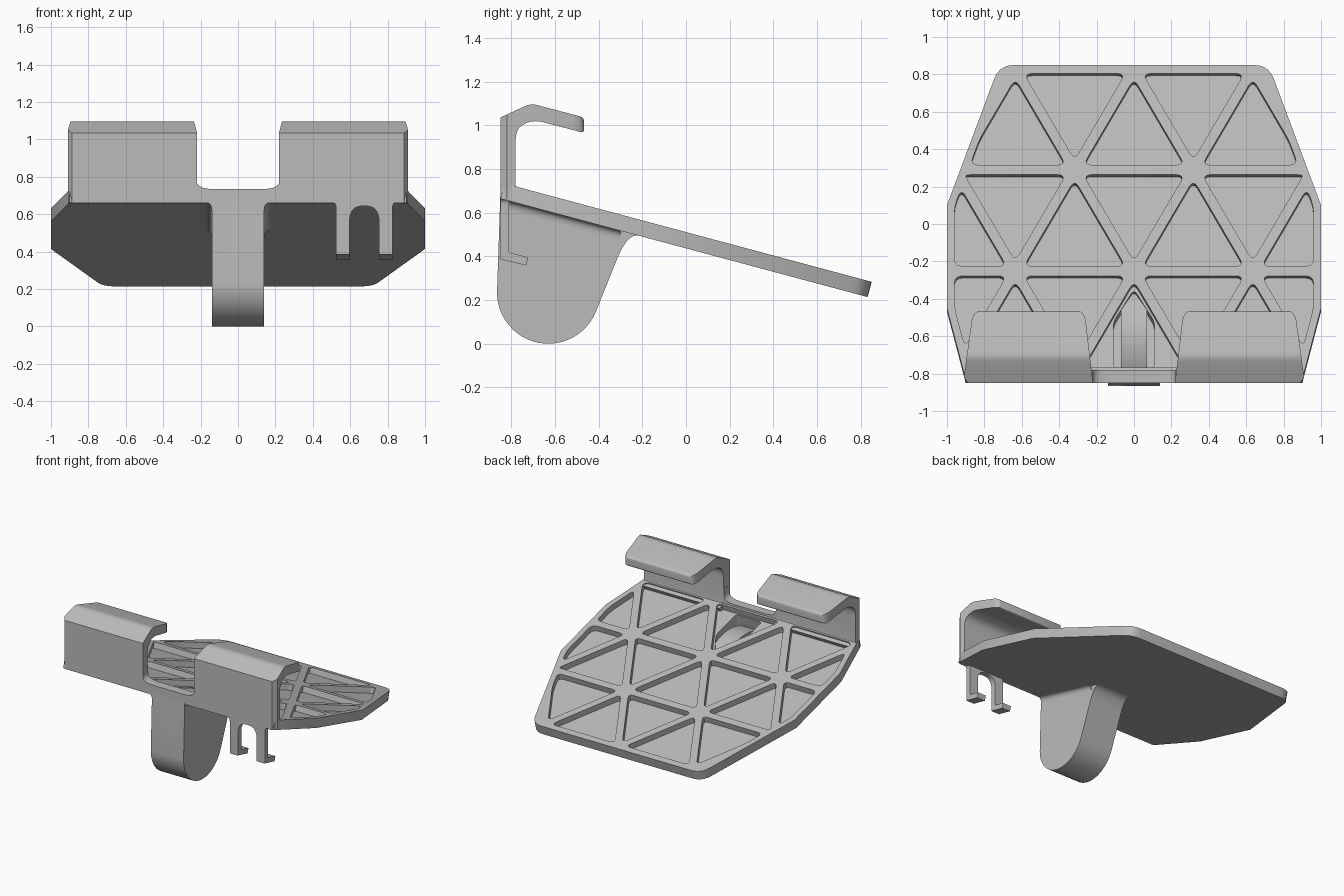
import bpy, bmesh, math
from mathutils import Matrix, Vector

cube = bpy.data.objects.get("Cube")
if cube:
    bpy.data.objects.remove(cube, do_unlink=True)

grey = bpy.data.materials.new("light grey plastic")
grey.use_nodes = True
grey.diffuse_color = (0.5, 0.5, 0.5, 1)
grey.node_tree.nodes["Principled BSDF"].inputs["Base Color"].default_value = (0.5, 0.5, 0.5, 1)

# Frames that turn (a, b, depth) into model space
TILT = math.radians(15)
SLOPE = math.tan(TILT)
UP = Matrix.Identity(4)
ALONG_X = Matrix(((0, 0, 1, 0), (1, 0, 0, 0), (0, 1, 0, 0), (0, 0, 0, 1)))
ALONG_Y = Matrix(((1, 0, 0, 0), (0, 0, 1, 0), (0, 1, 0, 0), (0, 0, 0, 1)))
PLATE = Matrix.Translation((0, 0, 0.511)) @ Matrix.Rotation(-TILT, 4, 'X')
SHEAR_Y = Matrix(((1, 0, 0, 0), (0, 0, 1, 0), (0, 1, -SLOPE, 0.511), (0, 0, 0, 1)))


def rounded(points, radius=0.0, steps=5):
    """Round corners; a point may carry its own radius as third value."""
    out, n = [], len(points)
    for i, pt in enumerate(points):
        r = pt[2] if len(pt) > 2 else radius
        p = Vector(pt[:2])
        if r <= 0:
            out.append(p)
            continue
        a, b = Vector(points[i - 1][:2]) - p, Vector(points[(i + 1) % n][:2]) - p
        p0 = p + a.normalized() * min(r, a.length * 0.45)
        p1 = p + b.normalized() * min(r, b.length * 0.45)
        for k in range(steps + 1):
            t = k / steps
            out.append(p0 * (1 - t) ** 2 + p * 2 * t * (1 - t) + p1 * t ** 2)
    return out


def arc(cy, cz, r, start, end, steps):
    angles = [math.radians(start + (end - start) * k / steps) for k in range(steps + 1)]
    return [(cy + r * math.cos(t), cz + r * math.sin(t)) for t in angles]


def prism(name, outlines, frame, lo, hi):
    """Extrude one or more outlines between two depths."""
    bm = bmesh.new()
    for pts in outlines:
        face = bm.faces.new([bm.verts.new((p[0], p[1], lo)) for p in pts])
        ext = bmesh.ops.extrude_face_region(bm, geom=[face])
        top = [v for v in ext["geom"] if isinstance(v, bmesh.types.BMVert)]
        bmesh.ops.translate(bm, verts=top, vec=(0, 0, hi - lo))
    bm.transform(frame)
    bmesh.ops.recalc_face_normals(bm, faces=bm.faces)
    mesh = bpy.data.meshes.new(name)
    bm.to_mesh(mesh)
    bm.free()
    mesh.materials.append(grey)
    obj = bpy.data.objects.new(name, mesh)
    bpy.context.collection.objects.link(obj)
    return obj


def boolean(obj, cutter, operation='DIFFERENCE'):
    mod = obj.modifiers.new("cut", 'BOOLEAN')
    mod.object, mod.operation, mod.solver = cutter, operation, 'EXACT'
    bpy.context.view_layer.update()
    graph = bpy.context.evaluated_depsgraph_get()
    mesh = bpy.data.meshes.new_from_object(obj.evaluated_get(graph))
    obj.modifiers.clear()
    obj.data = mesh


def clip_inside(poly, hull, inset):
    """Keep the part of poly inside a counter-clockwise hull shrunk by inset."""
    for i, p in enumerate(hull):
        p, q = Vector(p), Vector(hull[(i + 1) % len(hull)])
        d = (q - p).normalized()
        normal = Vector((-d.y, d.x))
        out = []
        for j, b in enumerate(poly):
            a, b = Vector(poly[j - 1]), Vector(b)
            da, db = (a - p).dot(normal) - inset, (b - p).dot(normal) - inset
            if (da < 0) != (db < 0):
                out.append(a.lerp(b, da / (da - db)))
            if db >= 0:
                out.append(b)
        poly = out
    return poly


def area(poly):
    return 0.5 * sum(poly[i - 1][0] * p[1] - p[0] * poly[i - 1][1] for i, p in enumerate(poly))


# Tilted tray
half = [(0.9, -0.86), (1, -0.466), (1, 0.104), (0.72, 0.88, 0.08)]
outline = half + [(-p[0],) + p[1:] for p in reversed(half)]
tray = prism("tray", [rounded(outline)], PLATE, -0.072, 0)

# Triangular lightening pockets on a lattice
hull = [p[:2] for p in outline]
STEP, ROW, BACK = 0.635, 0.56, 0.86
pockets = []
for row in range(3):
    top, low = BACK - row * ROW, BACK - (row + 1) * ROW
    shift = STEP / 2 * (row % 2)
    for k in range(-3, 4):
        x = k * STEP + shift
        for tri in ([(x, top), (x - STEP / 2, low), (x + STEP / 2, low)],
                    [(x, top), (x + STEP / 2, low), (x + STEP, top)]):
            cell = clip_inside(clip_inside(hull, hull, 0.04), tri, 0.027)
            if len(cell) > 2 and area(cell) > 0.01:
                pockets.append(rounded([tuple(p) for p in cell], 0.045, 4))
pocket_cutter = prism("pocket_cutter", pockets, PLATE, -0.045, 0.05)
boolean(tray, pocket_cutter)

# Mounting lug with slot, pin hole and hollow top
CY, CZ = -0.63, 0.235
lug_side = [(-0.85, 0.675)] + arc(CY, CZ, 0.235, 180, 338, 24)
lug_side += [(-0.267, 0.508, 0.13), (-0.15, 0.478), (-0.15, 0.488)]
lug = prism("mounting_lug", [rounded(lug_side, steps=8)], ALONG_X, -0.14, 0.14)
slot_cutter = prism("slot_cutter", [arc(CY, CZ, 0.33, 0, 355, 71)], ALONG_X, -0.05, 0.05)
hole_cutter = prism("hole_cutter", [arc(CY, CZ, 0.085, 0, 350, 35)], ALONG_X, -0.3, 0.3)
cavity = [(0, -0.35), (-0.11, -0.53), (-0.11, -0.785), (0.11, -0.785), (0.11, -0.53)]
cavity_cutter = prism("cavity_cutter", [rounded(cavity, 0.03)], PLATE, -0.14, 0.05)
for cutter in (slot_cutter, hole_cutter, cavity_cutter):
    boolean(lug, cutter)
boolean(tray, cavity_cutter)
hump = arc(CY, CZ, 0.385, 45, 124, 20) + arc(CY, CZ, 0.329, 124, 45, 20)
parts = [tray, lug, prism("slot_cover", [hump], ALONG_X, -0.07, 0.07)]

# Flared fillets joining the lug to the tray
for side, s in (("left", 1), ("right", -1)):
    flare = [(0.12, -0.06), (0.22, -0.06), (0.22, -0.075), (0.14, -0.075, 0.075),
             (0.14, -0.17), (0.12, -0.17)]
    pts = rounded([(s * p[0],) + p[1:] for p in flare])
    parts.append(prism(side + "_lug_fillet", [pts], SHEAR_Y, -0.85, -0.3))

# Front lip between the hooks
lip = [(0.25, 0.66), (0.25, 0.84), (0.222, 0.84), (0.222, 0.735, 0.09)]
lip += [(-p[0],) + p[1:] for p in reversed(lip)]
parts.append(prism("front_lip", [rounded(lip)], ALONG_Y, -0.85, -0.78))

# Two gripping hooks, trimmed to a taper
hook_side = [(-0.85, 0.66), (-0.85, 1.035), (-0.71, 1.1, 0.03), (-0.467, 1.036, 0.02),
             (-0.467, 0.965, 0.015), (-0.7, 1.026, 0.05), (-0.78, 0.985, 0.06),
             (-0.78, 0.71, 0.02), (-0.74, 0.695), (-0.76, 0.66)]
plan = [(0.88, -0.86), (0.91, -0.82), (0.86, -0.46, 0.06), (0.265, -0.46, 0.06), (0.218, -0.86)]
for side, s in (("left", 1), ("right", -1)):
    hook = prism(side + "_hook", [rounded(hook_side)], ALONG_X, -1, 1)
    trim = prism("hook_trim", [rounded([(s * p[0],) + p[1:] for p in plan])], UP, 0.5, 1.3)
    boolean(hook, trim, 'INTERSECT')
    bpy.data.objects.remove(trim, do_unlink=True)
    parts.append(hook)

# Clip legs under the left hook, with an arch and small feet
legs = [(0.49, 0.68), (0.49, 0.66), (0.525, 0.66, 0.035), (0.525, 0.385), (0.595, 0.385),
        (0.595, 0.645, 0.09), (0.755, 0.645, 0.09), (0.755, 0.385), (0.825, 0.385),
        (0.825, 0.66, 0.035), (0.86, 0.66), (0.86, 0.68)]
parts.append(prism("clip_legs", [rounded(legs)], ALONG_Y, -0.85, -0.81))
foot = [(-0.85, 0.387), (-0.85, 0.43), (-0.81, 0.418), (-0.722, 0.395), (-0.732, 0.358)]
for name, x in (("inner_clip_foot", 0.525), ("outer_clip_foot", 0.755)):
    parts.append(prism(name, [foot], ALONG_X, x, x + 0.07))

# Remove cutters and shade curves smooth with sharp edges kept
for cutter in (pocket_cutter, slot_cutter, hole_cutter, cavity_cutter):
    bpy.data.objects.remove(cutter, do_unlink=True)
for obj in parts:
    obj.data.shade_smooth()
    obj.data.set_sharp_from_angle(angle=math.radians(30))
